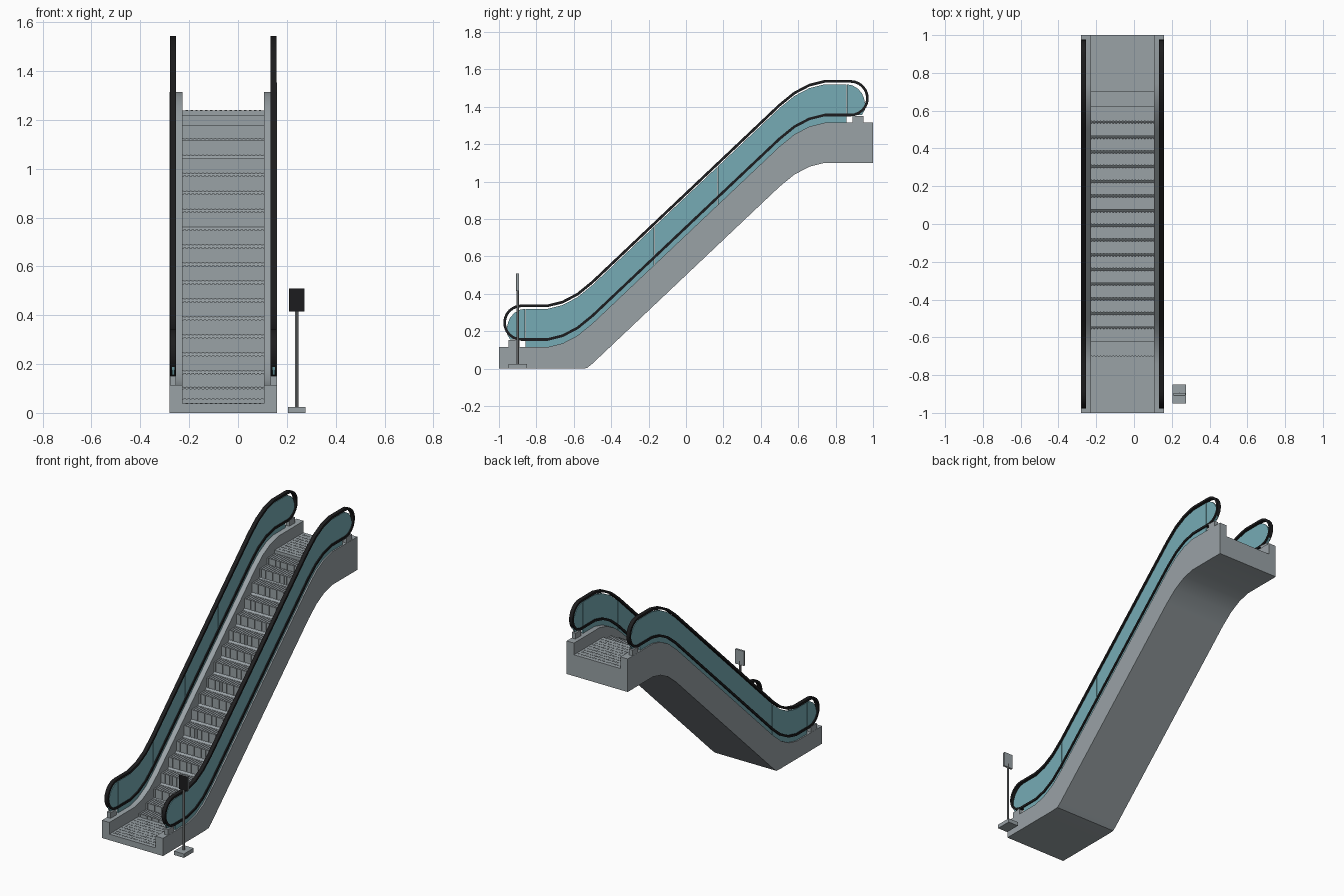
import bpy, bmesh, math
from mathutils import Vector

cube = bpy.data.objects.get("Cube")
if cube:
    bpy.data.objects.remove(cube, do_unlink=True)


def material(name, rgb):
    m = bpy.data.materials.new(name)
    m.use_nodes = True
    m.diffuse_color = (*rgb, 1)
    m.node_tree.nodes["Principled BSDF"].inputs["Base Color"].default_value = (*rgb, 1)
    return m


STEEL = material("brushed_steel_grey", (0.32, 0.36, 0.38))
GLASS = material("teal_glass", (0.18, 0.41, 0.46))
RUBBER = material("black_rubber", (0.012, 0.012, 0.013))
POST = material("post_grey", (0.22, 0.23, 0.235))

CX = -0.06       # centre line of the escalator
RAIL = 0.206     # handrail distance from the centre line
INNER = 0.167    # half width of the step channel
OUTER = 0.22     # half width of the body

# Half of the S-shaped incline; the other half is its point reflection
HALF = [(-1.0, 0.0), (-0.74, 0.0), (-0.66, 0.02), (-0.58, 0.062), (-0.5, 0.127)]
RISE = 1.2
INCLINE = HALF + [(-y, RISE - z) for y, z in reversed(HALF)]


def climb(y):
    for (y0, z0), (y1, z1) in zip(INCLINE, INCLINE[1:]):
        if y <= y1:
            return z0 + (z1 - z0) * (y - y0) / (y1 - y0)
    return RISE


def finish(name, bm, mat, smooth=False):
    bmesh.ops.recalc_face_normals(bm, faces=bm.faces)
    me = bpy.data.meshes.new(name)
    bm.to_mesh(me)
    bm.free()
    me.materials.append(mat)
    ob = bpy.data.objects.new(name, me)
    bpy.context.scene.collection.objects.link(ob)
    if smooth:
        bpy.ops.object.select_all(action='DESELECT')
        ob.select_set(True)
        bpy.context.view_layer.objects.active = ob
        bpy.ops.object.shade_smooth_by_angle(angle=math.radians(30))
    return ob


def add_box(bm, x0, x1, y0, y1, z0, z1):
    verts = bmesh.ops.create_cube(bm, size=1)["verts"]
    for v in verts:
        v.co = Vector(((x0 + x1) / 2 + v.co.x * (x1 - x0),
                       (y0 + y1) / 2 + v.co.y * (y1 - y0),
                       (z0 + z1) / 2 + v.co.z * (z1 - z0)))


def box(name, mat, *bounds):
    bm = bmesh.new()
    add_box(bm, *bounds)
    return finish(name, bm, mat)


def tube(name, mat, rings, closed):
    """Skin a row of four-cornered rings."""
    bm = bmesh.new()
    rows = [[bm.verts.new(p) for p in ring] for ring in rings]
    pairs = list(zip(rows, rows[1:]))
    if closed:
        pairs.append((rows[-1], rows[0]))
    else:
        bm.faces.new(rows[0])
        bm.faces.new(rows[-1])
    for a, b in pairs:
        for i in range(4):
            j = (i + 1) % 4
            bm.faces.new((a[i], a[j], b[j], b[i]))
    return finish(name, bm, mat, smooth=True)


def ribbon(name, mat, x0, x1, ys, low, high):
    """Slab that follows the incline between two height functions."""
    return tube(name, mat, [[(x0, y, low(y)), (x1, y, low(y)),
                             (x1, y, high(y)), (x0, y, high(y))] for y in ys], False)


def underside(y):
    return max(0.0, climb(y) - 0.10)


# Body: floor truss and the two side walls
body_ys = sorted([y for y, z in INCLINE] + [-0.53])
ribbon("floor_truss", STEEL, CX - INNER, CX + INNER, body_ys,
       underside, lambda y: climb(y) + 0.015)
for side, s in (("left", 1), ("right", -1)):
    ribbon(side + "_side_wall", STEEL, CX + s * INNER, CX + s * OUTER, body_ys,
           underside, lambda y: climb(y) + 0.115)

# Steps with ridged treads and risers
COUNT, START = 18, -0.7
PITCH = -2 * START / COUNT
RIDGES = 20
bm = bmesh.new()
for k in range(COUNT):
    y0 = START + k * PITCH
    top = climb(y0 + PITCH / 2) + 0.04
    add_box(bm, CX - INNER, CX + INNER, y0, y0 + PITCH, max(0.005, top - 0.09), top - 0.003)
    gap = 2 * INNER / RIDGES
    for r in range(RIDGES):
        x = CX - INNER + (r + 0.2) * gap
        add_box(bm, x, x + gap * 0.6, y0 - 0.002, y0 + PITCH - 0.002, max(0.005, top - 0.07), top)
finish("steps", bm, STEEL)

# Landing plates with rows of studs
for name, s in (("lower", -1), ("upper", 1)):
    base = climb(s)
    near, far = sorted((s * 0.7, s * 1.0))
    box(name + "_landing", STEEL, CX - INNER, CX + INNER, near, far, base + 0.015, base + 0.039)
    bm = bmesh.new()
    for row in range(9):
        for col in range(16):
            x = CX + (col - 7.5) * 0.02
            y = s * (0.73 + row * 0.03)
            add_box(bm, x - 0.005, x + 0.005, y - 0.005, y + 0.005, base + 0.038, base + 0.041)
    finish(name + "_landing_studs", bm, STEEL)


# Glass outline: rounded at both ends
def glass_top(y):
    over = max(0.0, abs(y) - 0.86) / 0.097
    return climb(y) + 0.21 + 0.11 * math.sqrt(max(0.0, 1 - over * over))


def glass_low(y):
    return climb(y) + (0.113 if abs(y) < 0.8595 else 0.155 + 0.03 * max(0, abs(y) - 0.94) / 0.017)


SEAMS = [-0.957, -0.86, -0.5, -0.17, 0.17, 0.5, 0.86, 0.957]
fine = [y for y, z in INCLINE] + [s * e for s in (-1, 1) for e in (0.89, 0.92, 0.94, 0.95)]

# Handrail loop: over the top, round each end and back along the base
R = 0.09
MID = 0.246
inner_pts = [p for p in INCLINE if abs(p[0]) < 0.9]
loop = [(y, z + MID + R) for y, z in inner_pts]
turn = [math.pi / 2 - math.pi * i / 12 for i in range(13)]
loop += [(0.88 + R * math.cos(a), RISE + MID + R * math.sin(a)) for a in turn]
loop += [(y, z + MID - R) for y, z in reversed(inner_pts)]
loop += [(-0.88 - R * math.cos(a), MID - R * math.sin(a)) for a in turn]


def loop_rings(x, width, thick):
    rings = []
    for i, (y, z) in enumerate(loop):
        a, b = loop[i - 1], loop[(i + 1) % len(loop)]
        t = Vector((0, b[0] - a[0], b[1] - a[1])).normalized()
        n = Vector((0, -t.z, t.y)) * thick / 2
        c, w = Vector((x, y, z)), Vector((width / 2, 0, 0))
        rings.append([c - w - n, c + w - n, c + w + n, c - w + n])
    return rings


for side, s in (("left", 1), ("right", -1)):
    x = CX + s * RAIL
    tube(side + "_handrail", RUBBER, loop_rings(x, 0.025, 0.014), True)
    for i, (a, b) in enumerate(zip(SEAMS, SEAMS[1:])):
        a, b = a + 0.001, b - 0.001
        ys = [a] + sorted(y for y in fine if a + 0.002 < y < b - 0.002) + [b]
        ribbon(f"{side}_glass_panel_{i + 1}", GLASS, x - 0.005, x + 0.005, ys, glass_low, glass_top)
    # Newel blocks holding the handrail ends
    for end, e in (("lower", -1), ("upper", 1)):
        y0, y1 = sorted((e * 0.89, e * 0.948))
        base = climb(e)
        box(f"{side}_{end}_newel_block", STEEL, x - 0.013, x + 0.013, y0, y1,
            base + 0.11, base + 0.152)

# Free-standing sign beside the lower landing
SX, SY = 0.24, -0.9
box("sign_base", STEEL, SX - 0.036, SX + 0.036, SY - 0.05, SY + 0.05, 0, 0.025)
bm = bmesh.new()
bmesh.ops.create_cone(bm, cap_ends=True, segments=12, radius1=0.007, radius2=0.007, depth=0.42)
bmesh.ops.translate(bm, verts=bm.verts, vec=(SX, SY, 0.23))
finish("sign_post", bm, POST, smooth=True)
box("sign_panel", STEEL, SX - 0.032, SX + 0.032, SY - 0.006, SY + 0.006, 0.415, 0.51)
box("sign_face", RUBBER, SX - 0.031, SX + 0.031, SY - 0.008, SY - 0.005, 0.416, 0.509)
